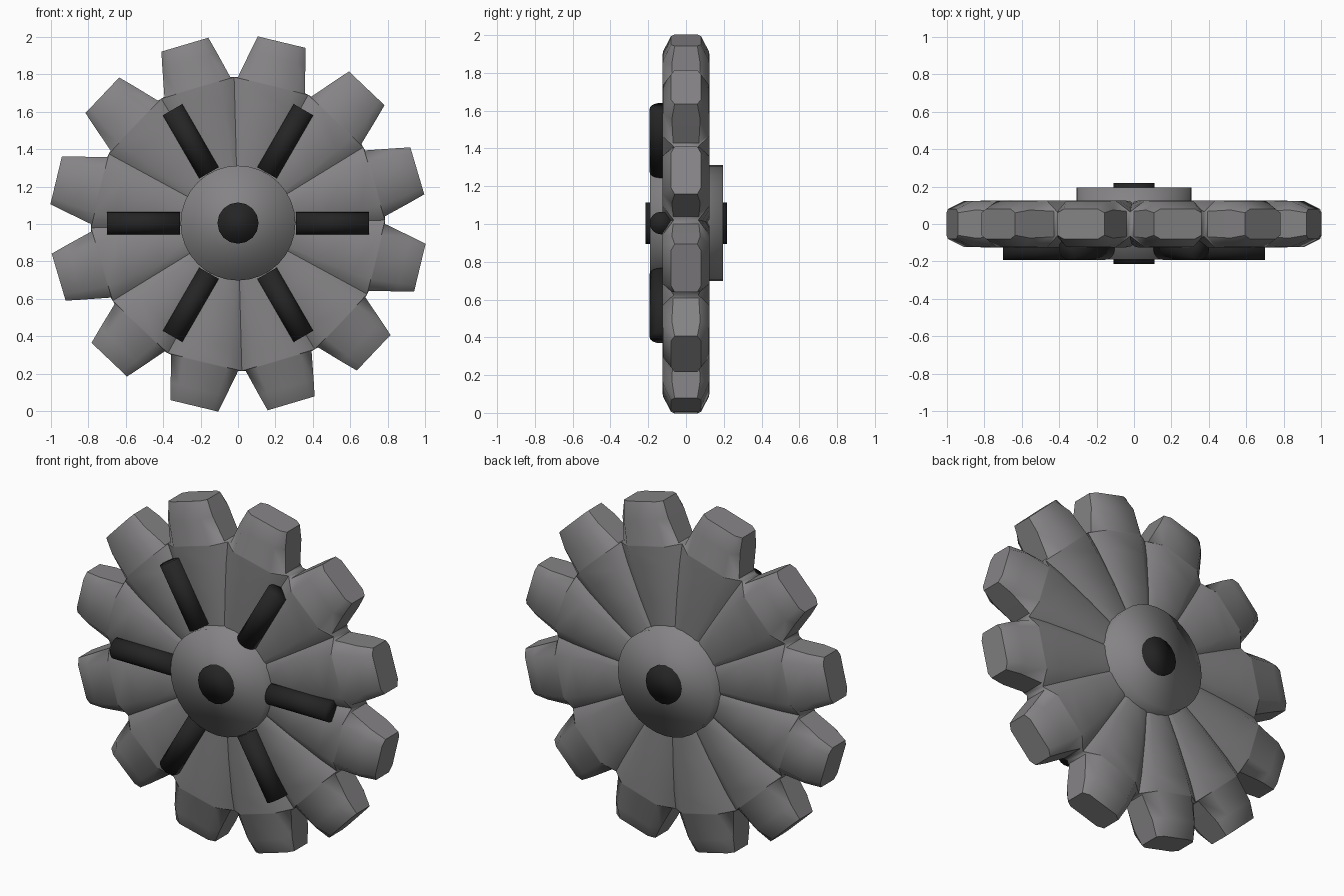
import bpy, bmesh, math
from mathutils import Vector, Matrix

if "Cube" in bpy.data.objects:
    bpy.data.objects.remove(bpy.data.objects["Cube"])

CZ = 1.0

def material(name, c):
    m = bpy.data.materials.new(name)
    m.diffuse_color = (*c, 1)
    m.use_nodes = True
    m.node_tree.nodes["Principled BSDF"].inputs["Base Color"].default_value = m.diffuse_color
    return m

grey = material("wheel grey", (0.235, 0.228, 0.235))
black = material("dark rubber", (0.018, 0.018, 0.018))

def finish(name, bm, mat):
    bmesh.ops.recalc_face_normals(bm, faces=bm.faces[:])
    me = bpy.data.meshes.new(name)
    bm.to_mesh(me)
    bm.free()
    ob = bpy.data.objects.new(name, me)
    bpy.context.collection.objects.link(ob)
    me.materials.append(mat)
    me.shade_smooth()
    return ob

def cylinder(name, a, b, r, n, mat):
    a, b = Vector(a), Vector(b)
    bm = bmesh.new()
    rot = (b - a).to_track_quat('Z', 'Y').to_matrix().to_4x4()
    bmesh.ops.create_cone(bm, cap_ends=True, segments=n, radius1=r, radius2=r,
                          depth=(b - a).length,
                          matrix=Matrix.Translation((a + b) / 2) @ rot)
    return finish(name, bm, mat)

# Wheel: twelve puffy teeth; rows are
# (distance, edge half width, plateau half width, plateau y, edge y)
T = math.tan(math.radians(15))
ROWS = [(0.20, 0.20 * T, 0.045, 0.122, 0.118),
        (0.45, 0.45 * T, 0.085, 0.125, 0.105),
        (0.65, 0.65 * T, 0.112, 0.125, 0.085),
        (0.759, 0.759 * T, 0.122, 0.125, 0.065),
        (0.764, 0.184, 0.122, 0.125, 0.068),
        (0.91, 0.152, 0.108, 0.123, 0.075),
        (1.0, 0.131, 0.095, 0.08, 0.06)]
bm = bmesh.new()
for k in range(12):
    a = math.radians(16.5 + 30 * k)
    d = Vector((math.cos(a), 0, math.sin(a)))
    s = Vector((-math.sin(a), 0, math.cos(a)))
    grid = []
    for u, w, p, yp, ye in ROWS:
        ring = [(-w, -ye), (-p, -yp), (p, -yp), (w, -ye),
                (w, ye), (p, yp), (-p, yp), (-w, ye)]
        grid.append([bm.verts.new(d * u + s * t + Vector((0, y, CZ))) for t, y in ring])
    for i in range(len(ROWS) - 1):
        for j in range(8):
            if j in (3, 7) and i < 3:      # no walls between joined teeth
                continue
            q = (j + 1) % 8
            bm.faces.new((grid[i][j], grid[i][q], grid[i + 1][q], grid[i + 1][j]))
    bm.faces.new(grid[-1])                 # tooth tip
bmesh.ops.remove_doubles(bm, verts=bm.verts[:], dist=0.0005)
wheel = finish("toothed_wheel", bm, grey)
bpy.context.view_layer.objects.active = wheel
wheel.select_set(True)
bpy.ops.object.shade_smooth_by_angle(angle=math.radians(45))

# Hub and axle
cylinder("hub", (0, -0.19, CZ + .005), (0, 0.195, CZ + .005), 0.307, 32, grey)
cylinder("axle", (0, -0.215, CZ + .005), (0, 0.218, CZ + .005), 0.11, 16, black)

# Six rods on the front face
for k in range(6):
    a = math.radians(60 * k)
    c, s = math.cos(a), math.sin(a)
    cylinder(f"front_rod_{k + 1}", (0.31 * c, -0.132, CZ + .005 + 0.31 * s),
             (0.70 * c, -0.132, CZ + .005 + 0.70 * s), 0.06, 16, black)
